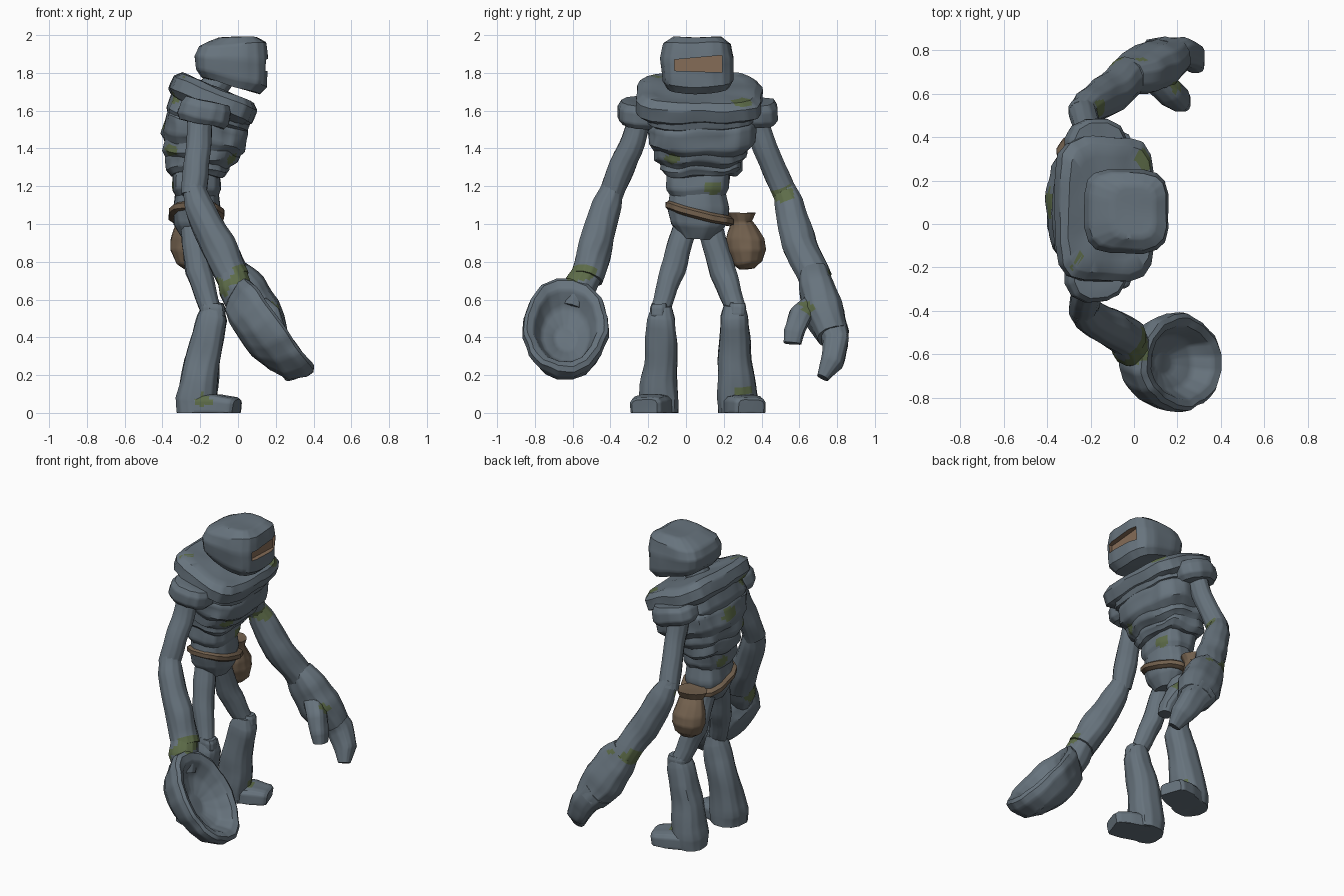
import bpy, bmesh, math
from mathutils import Vector, noise

cube = bpy.data.objects.get("Cube")
if cube:
    bpy.data.objects.remove(cube, do_unlink=True)


def material(name, colour):
    mat = bpy.data.materials.new(name)
    mat.use_nodes = True
    mat.diffuse_color = (*colour, 1)
    mat.node_tree.nodes["Principled BSDF"].inputs["Base Color"].default_value = (*colour, 1)
    return mat


slate = material("slate stone", (.135, .172, .205))
moss = material("green moss", (.11, .15, .066))
leather = material("brown leather", (.172, .12, .077))
visor = material("tan visor", (.235, .15, .096))

MIDDLE = .0625  # the body's own mirror line along y

# Moss patches: centre and radius
MOSS = [
    (-.08, -.58, .66, .07), (-.02, -.6, .69, .06), (.03, -.58, .73, .06),
    (.05, -.52, .75, .055), (.03, .29, 1.64, .055),
    (-.02, -.075, 1.34, .045), (-.1, .14, 1.19, .05), (-.19, .52, 1.15, .065),
    (-.12, .3, .12, .052), (.16, .65, .55, .06), (.02, .71, .73, .055),
    (-.36, -.1, 1.39, .05), (-.28, -.17, 1.75, .05), (-.18, -.24, .06, .05),
    (-.39, .1, 1.53, .06), (-.34, .1, 1.2, .05), (-.1, .72, .73, .07),
    (-.33, -.12, 1.67, .05), (-.27, .5, 1.13, .05),
]


def mossy(p):
    for x, y, z, r in MOSS:
        d = p - Vector((x, y, z))
        d.z *= 1.4
        if d.length < r * (1 + .3 * noise.noise(p * 25)):
            return True
    return False


def loft(name, rings, mat=slate, sides=12, power=2.0, rough=.012):
    """Skin closed rings given as (centre, first half axis, second half axis)."""
    bm = bmesh.new()
    loops = []
    for centre, a, b in rings:
        loop = []
        for i in range(sides):
            t = math.tau * (i + .5) / sides
            c, s = math.cos(t), math.sin(t)
            u = math.copysign(abs(c) ** (2 / power), c)
            v = math.copysign(abs(s) ** (2 / power), s)
            loop.append(bm.verts.new(centre + a * u + b * v))
        loops.append(loop)
    for low, high in zip(loops, loops[1:]):
        for i in range(sides):
            j = (i + 1) % sides
            bm.faces.new((low[i], low[j], high[j], high[i]))
    for end in (loops[0], loops[-1]):
        bmesh.ops.poke(bm, faces=[bm.faces.new(end)])
    bmesh.ops.subdivide_edges(bm, edges=bm.edges[:], cuts=4, use_grid_fill=True)
    bmesh.ops.recalc_face_normals(bm, faces=bm.faces[:])
    for v in bm.verts:  # weathered lumps
        v.co += noise.noise_vector(v.co * 7) * rough
        v.co.z = max(v.co.z, 0)
    mesh = bpy.data.meshes.new(name)
    mesh.materials.append(mat)
    if mat is slate:
        mesh.materials.append(moss)
        for f in bm.faces:
            f.material_index = int(mossy(f.calc_center_median()))
    bm.to_mesh(mesh)
    bm.free()
    obj = bpy.data.objects.new(name, mesh)
    bpy.context.collection.objects.link(obj)
    smooth(obj)
    return obj


def smooth(obj):
    bpy.ops.object.select_all(action='DESELECT')
    obj.select_set(True)
    bpy.context.view_layer.objects.active = obj
    bpy.ops.object.shade_smooth_by_angle(angle=math.radians(40))


def limb(name, path, flip=False, flat=1.0, **options):
    """Tube through (x, y, z, radius) points, flip mirrors it to the left side."""
    pts = [Vector((x, 2 * MIDDLE - y if flip else y, z)) for x, y, z, r in path]
    rings = []
    for i, p in enumerate(pts):
        t = (pts[min(i + 1, len(pts) - 1)] - pts[max(i - 1, 0)]).normalized()
        ref = Vector((0, 0, 1)) if abs(t.x) > .8 else Vector((1, 0, 0))
        a = t.cross(ref).normalized()
        r = path[i][3]
        rings.append((p, a * r, a.cross(t) * r * flat))
    return loft(name, rings, **options)


def layers(name, rows, **options):
    """Stack of flat rings: x, y, z, half depth, half width, slope along x, slope along y."""
    return loft(name, [(Vector((x, y, z)), Vector((hx, 0, hx * sx)), Vector((0, hy, hy * sy)))
                       for x, y, z, hx, hy, sx, sy in rows], **options)


def slab(name, x, y, z, hx, hy, h, sx=0, sy=0, **options):
    """Rounded, tilted plate."""
    rows = [(x + k * h * -sx, y, z + k * h, hx * f, hy * f, sx, sy)
            for k, f in ((-1, .86), (-.5, 1), (.5, 1), (1, .88))]
    return layers(name, rows, **options)


# Head with a recessed visor
head = layers("head", [
    (-.04, .06, 1.735, .155, .165, -.29, 0),
    (-.035, .06, 1.775, .19, .188, -.25, 0),
    (-.035, .06, 1.88, .198, .195, -.05, 0),
    (-.03, .06, 1.95, .178, .178, .06, 0),
    (.0, .06, 1.99, .1, .125, .0, 0)], power=3.6, sides=16, rough=.008)
bpy.ops.mesh.primitive_cube_add(size=1, location=(.225, .065, 1.848))
cutter = bpy.context.object
cutter.name = "visor_cutter"
cutter.hide_render = True
cutter.scale = (.2, .25, .09)
for v in cutter.data.vertices:
    if v.co.y < 0:
        v.co.z = v.co.z * .65 - .08
bpy.context.view_layer.objects.active = head
cut = head.modifiers.new("visor", 'BOOLEAN')
cut.operation = 'DIFFERENCE'
cut.solver = 'EXACT'
cut.object = cutter
bpy.ops.object.modifier_apply(modifier=cut.name)
bpy.data.objects.remove(cutter, do_unlink=True)
head.data.materials.clear()
for mat in (slate, visor):
    head.data.materials.append(mat)
for f in head.data.polygons:  # floor and walls of the recess
    c = f.center
    inside = c.x > .12 and abs(c.y - .065) < .128 and abs(c.z - 1.848) < .05
    f.material_index = int(inside and (c.x < .128 or abs(f.normal.x) < .3))
smooth(head)
limb("neck", [(-.22, .06, 1.58, .1), (-.15, .06, 1.7, .08), (-.07, .06, 1.8, .08)])

# Stacked stone torso
slab("collar", -.135, .068, 1.66, .22, .335, .06, -.42, power=4.2, sides=16)
slab("lower_collar", -.125, .075, 1.585, .185, .285, .05, -.32, power=3.4, sides=16)
for side, y in (("right", -.225), ("left", .35)):
    slab(side + "_shoulder_pad", -.175, y, 1.59, .135, .135, .058, -.25, power=2.5)
slab("upper_back", -.2, .07, 1.59, .165, .27, .08, -.4, power=3, sides=16)
slab("chest", -.175, .08, 1.485, .22, .285, .09, -.22, power=3, sides=16, rough=.025)
slab("ribs", -.19, .075, 1.39, .195, .25, .065, -.15, power=3, sides=16, rough=.025)
slab("belly", -.205, .075, 1.32, .172, .22, .06, -.05, power=3, sides=16, rough=.025)
slab("waist", -.22, .065, 1.225, .128, .17, .085, power=3, rough=.02)
layers("pelvis", [
    (-.22, .065, 1.18, .115, .15, 0, 0), (-.22, .065, 1.08, .13, .165, 0, 0),
    (-.22, .065, 1.0, .12, .15, 0, 0), (-.22, .065, .92, .07, .085, 0, 0)], power=2.6)

# Belt and pouch
slab("belt", -.22, .07, 1.055, .15, .182, .026, 0, -.25, mat=leather, power=2.6, rough=.008)
layers("pouch", [(-.245, y, z, hx, hy, 0, 0) for y, z, hx, hy in (
    (.32, .765, .045, .04), (.32, .795, .085, .08), (.318, .86, .107, .105),
    (.313, .92, .104, .1), (.30, .98, .088, .07), (.29, 1.01, .08, .056),
    (.285, 1.06, .1, .083))], mat=leather, rough=.014)

# Legs, feet and arms on both sides
for side, flip in (("right", False), ("left", True)):
    limb(side + "_thigh", [(-.24, .0, 1.0, .067), (-.21, -.07, .75, .069),
                           (-.14, -.14, .54, .055)], flip)
    y = 2 * MIDDLE + .145 if flip else -.145
    slab(side + "_knee", -.13, y, .54, .065, .046, .042, power=3)
    limb(side + "_shin", [(-.13, -.13, .565, .055), (-.135, -.13, .5, .077),
                          (-.19, -.135, .27, .092), (-.22, -.145, .07, .11),
                          (-.22, -.145, 0, .106)], flip, power=2.6)
    limb(side + "_foot", [(-.22, -.15, .035, .1), (-.1, -.19, .035, .1),
                          (-.02, -.215, .03, .085), (-.005, -.22, .028, .07)],
         flip, flat=.62, power=4, rough=.006)
    limb(side + "_upper_arm", [(-.2, -.23, 1.6, .065), (-.21, -.295, 1.4, .066),
                               (-.235, -.4, 1.15, .066)], flip)
    spread = .03 if flip else 0
    limb(side + "_forearm", [(-.24, -.385, 1.21, .055), (-.21, -.42, 1.1, .08),
                             (-.11, -.475, .89, .093),
                             (-.02, -.53 - spread, .71, .09)], flip)

# Scooped right hand: outer shell, rim, then the hollow
down, out = Vector((.59, 0, -.81)), Vector((.81, 0, .59))
rim = Vector((.22, -.637, .467))
loft("right_scoop_hand", [
    (rim + out * d - down * lift, down * length, Vector((0, width, 0)))
    for d, lift, length, width in (
        (-.21, .06, .11, .08), (-.19, .035, .2, .145), (-.13, 0, .275, .2),
        (-.04, 0, .315, .232), (.0, 0, .312, .225), (.015, 0, .288, .205),
        (0, -.005, .245, .17), (-.08, -.01, .18, .13), (-.12, -.01, .08, .06))], sides=16)
limb("right_wrist", [(-.03, -.53, .73, .085), (-.01, -.57, .65, .09), (.02, -.6, .55, .07)])

# Left hand with a broad, curled finger block and a thumb
limb("left_palm", [(-.03, .68, .74, .075), (.03, .70, .65, .1), (.1, .73, .53, .112),
                   (.17, .78, .41, .085)], flat=1.2, power=2.6)
limb("left_fingers", [(.12, .77, .47, .085), (.2, .795, .37, .07), (.265, .77, .26, .06),
                      (.29, .73, .19, .033)], flat=1.25, power=2.8)
limb("left_thumb", [(.1, .67, .57, .06), (.17, .6, .51, .058), (.21, .57, .42, .052),
                    (.22, .565, .37, .044)], power=2.8)
